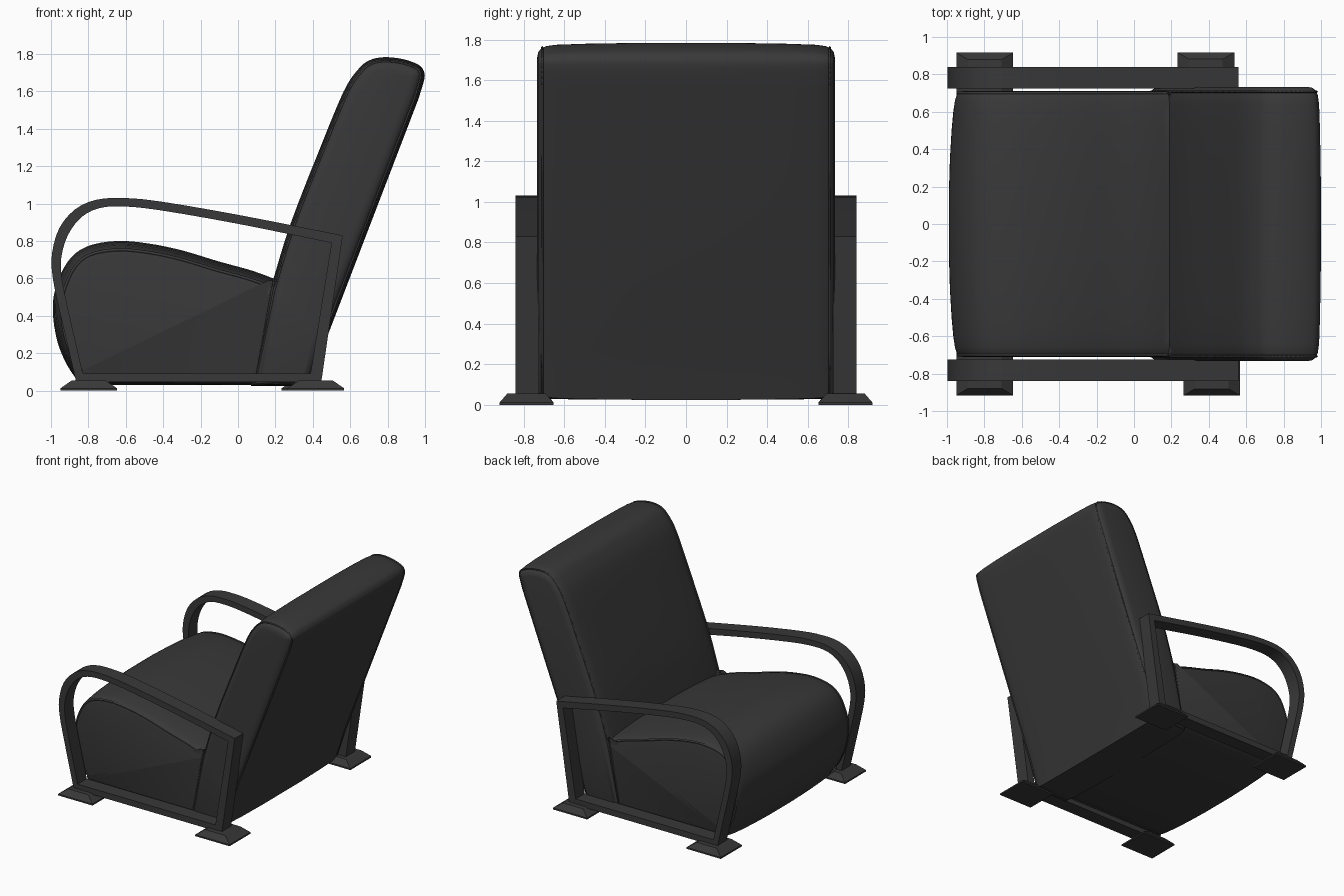
import bpy, bmesh
from mathutils import Vector

if "Cube" in bpy.data.objects:
    bpy.data.objects.remove(bpy.data.objects["Cube"])

mat = bpy.data.materials.new("dark_grey")
mat.diffuse_color = (0.04, 0.04, 0.04, 1)
mat.use_nodes = True
mat.node_tree.nodes["Principled BSDF"].inputs["Base Color"].default_value = mat.diffuse_color


def spline(pts, n=4):
    """Open Catmull-Rom curve through 2D points."""
    p = [Vector(q) for q in pts]
    p = [2 * p[0] - p[1]] + p + [2 * p[-1] - p[-2]]
    out = []
    for a, b, c, d in zip(p, p[1:], p[2:], p[3:]):
        for i in range(n):
            t = i / n
            out.append(0.5 * (2 * b + (c - a) * t + (2 * a - 5 * b + 4 * c - d) * t * t
                              + (3 * b - a - 3 * c + d) * t ** 3))
    return out + [p[-2]]


def inset(loop, dist):
    """Move a clockwise closed loop inward."""
    out = []
    for i, p in enumerate(loop):
        t = (loop[(i + 1) % len(loop)] - loop[i - 1]).normalized()
        out.append(p + Vector((t.y, -t.x)) * dist)
    return out


def finish(name, bm, angle=0.6):
    bmesh.ops.recalc_face_normals(bm, faces=bm.faces)
    me = bpy.data.meshes.new(name)
    bm.to_mesh(me)
    bm.free()
    me.materials.append(mat)
    ob = bpy.data.objects.new(name, me)
    bpy.context.collection.objects.link(ob)
    bpy.context.view_layer.objects.active = ob
    ob.select_set(True)
    bpy.ops.object.shade_smooth_by_angle(angle=angle)
    ob.select_set(False)


def loft(name, rings, cap=True, closed=False, angle=0.6):
    """Skin a list of equal-length 3D rings."""
    bm = bmesh.new()
    vs = [[bm.verts.new(p) for p in r] for r in rings]
    pairs = list(zip(vs, vs[1:])) + ([(vs[-1], vs[0])] if closed else [])
    for a, b in pairs:
        for i in range(len(a)):
            j = (i + 1) % len(a)
            bm.faces.new((a[i], a[j], b[j], b[i]))
    if cap:
        bm.faces.new(vs[0])
        bm.faces.new(vs[-1])
    finish(name, bm, angle)


def at_y(loop, y):
    return [(p.x, y, p.y) for p in loop]


def cushion(name, loop, stations):
    """Crowned upholstery: profile shrinks toward both sides."""
    full = [(-y, d) for y, d in reversed(stations)] + stations
    loft(name, [at_y(inset(loop, d), y) for y, d in full])


def piping(name, loop, y, r=0.009):
    """Welt cord running round a cushion edge, diamond section."""
    rings = [at_y(inset(loop, -r), y), at_y(loop, y + r),
             at_y(inset(loop, r), y), at_y(loop, y - r)]
    loft(name, rings, cap=False, closed=True, angle=1.8)


# seat
seat = spline([(-0.84, 0.03), (-0.91, 0.13), (-0.965, 0.26), (-0.99, 0.42), (-0.975, 0.55),
               (-0.91, 0.69), (-0.81, 0.77), (-0.65, 0.8), (-0.48, 0.787), (-0.3, 0.75),
               (-0.1, 0.69), (0.08, 0.64), (0.24, 0.58)]) + [Vector((0.12, 0.03))]
cushion("seat", seat, [(0.15, 0), (0.35, 0.006), (0.5, 0.015), (0.6, 0.024), (0.66, 0.033),
                       (0.69, 0.042), (0.705, 0.055), (0.71, 0.075)])

# backrest
back = [Vector((0.07, 0.025))] + spline(
    [(0.175, 0.55), (0.28, 0.89), (0.44, 1.3), (0.565, 1.6), (0.64, 1.715), (0.70, 1.765),
     (0.78, 1.783), (0.88, 1.773), (0.96, 1.745), (0.99, 1.715), (0.997, 1.67),
     (0.965, 1.56)]) + [Vector((0.47, 0.27)), Vector((0.385, 0.025))]
cushion("backrest", back, [(0.25, 0), (0.5, 0.004), (0.64, 0.009), (0.69, 0.016),
                           (0.715, 0.028), (0.728, 0.045), (0.733, 0.07)])

# looped arm frame outlines
outer = [Vector((-0.865, 0.045))] + spline(
    [(-0.955, 0.43), (-0.99, 0.6), (-0.995, 0.73), (-0.955, 0.87), (-0.87, 0.97),
     (-0.76, 1.02), (-0.62, 1.03), (-0.42, 1.012), (0, 0.94), (0.56, 0.83)], 3) + [
    Vector((0.445, 0.045))]
inner = [Vector((-0.83, 0.093))] + spline(
    [(-0.905, 0.42), (-0.94, 0.59), (-0.945, 0.71), (-0.91, 0.83), (-0.84, 0.925),
     (-0.745, 0.975), (-0.62, 0.985), (-0.42, 0.965), (0, 0.892), (0.5, 0.79)], 3) + [
    Vector((0.388, 0.093))]


def foot(name, x, y):
    """Low tapered block foot."""
    rings = []
    for hx, hy, z in ((0.152, 0.132, 0), (0.152, 0.132, 0.012), (0.09, 0.095, 0.055)):
        rings.append([(x + a * hx, y + b * hy, z)
                      for a, b in ((-1, -1), (1, -1), (1, 1), (-1, 1))])
    loft(name, rings, angle=0.3)


for s, side in ((-1, "near"), (1, "far")):
    loft("arm_frame_" + side,
         [at_y(outer, s * 0.725), at_y(outer, s * 0.84),
          at_y(inner, s * 0.84), at_y(inner, s * 0.725)], cap=False, closed=True, angle=0.5)
    foot("front_foot_" + side, -0.798, s * 0.784)
    foot("rear_foot_" + side, 0.4 - s * 0.016, s * 0.786)
    piping("seat_piping_" + side, inset(seat, 0.048), s * 0.7)
    piping("back_piping_" + side, inset(back, 0.022), s * 0.708, 0.007)
